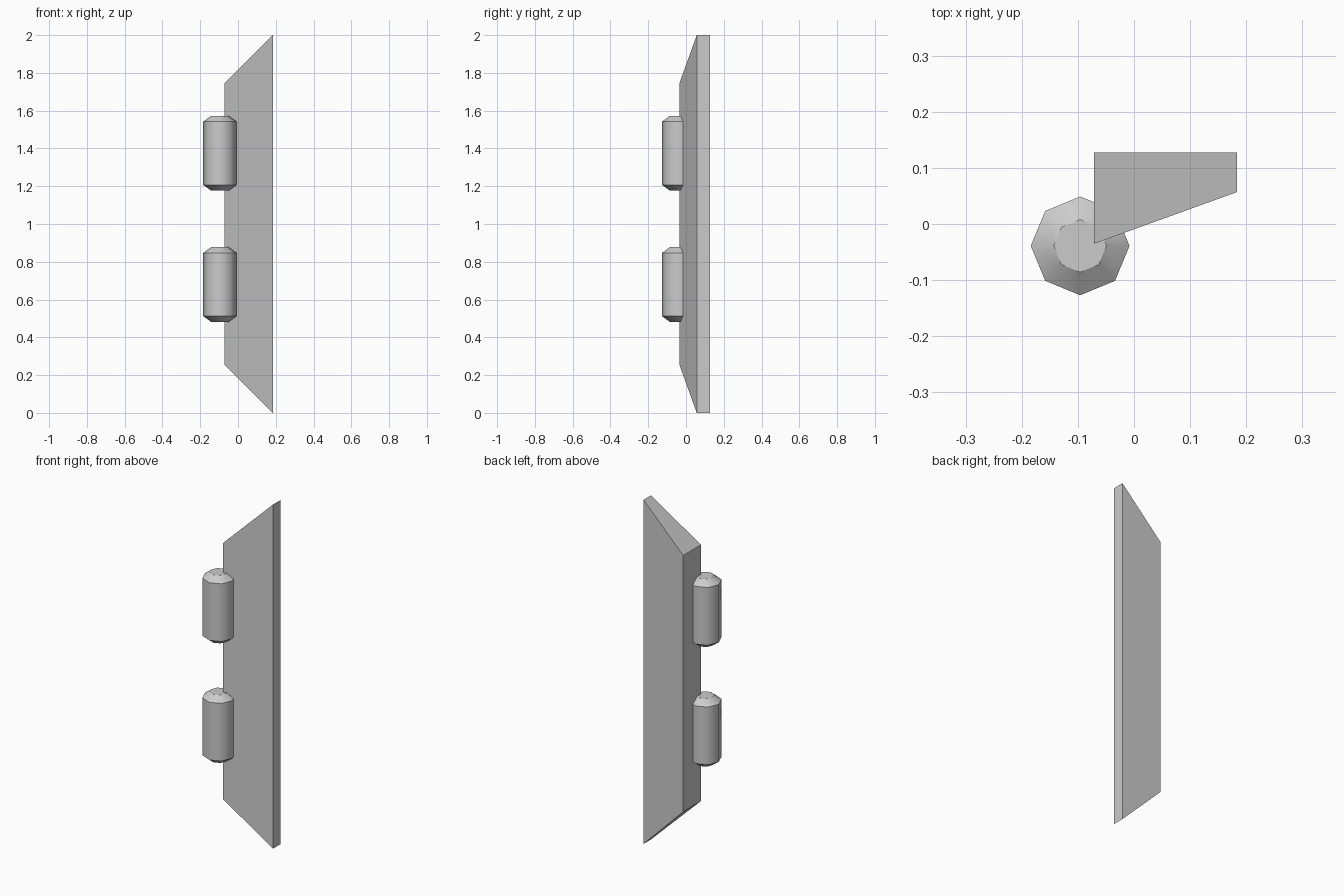
import bpy, bmesh
from math import pi, cos, sin

cube = bpy.data.objects.get("Cube")
if cube:
    bpy.data.objects.remove(cube)

grey = bpy.data.materials.new("light grey")
grey.use_nodes = True
grey.diffuse_color = (0.6, 0.6, 0.6, 1)
grey.node_tree.nodes["Principled BSDF"].inputs["Base Color"].default_value = (0.6, 0.6, 0.6, 1)


def loft(name, rings, smooth=False):
    """Skin a stack of equal-sized rings and cap both ends."""
    bm = bmesh.new()
    loops = [[bm.verts.new(p) for p in ring] for ring in rings]
    n = len(rings[0])
    for low, high in zip(loops, loops[1:]):
        for i in range(n):
            j = (i + 1) % n
            face = bm.faces.new((low[i], low[j], high[j], high[i]))
            face.smooth = smooth
    bm.faces.new(loops[0][::-1])
    bm.faces.new(loops[-1])
    # Each band is rounded around the axis but crisp along its rims
    for loop in loops:
        for i in range(n):
            bm.edges.get((loop[i], loop[(i + 1) % n])).smooth = False
    bmesh.ops.recalc_face_normals(bm, faces=bm.faces)
    mesh = bpy.data.meshes.new(name)
    bm.to_mesh(mesh)
    bm.free()
    mesh.materials.append(grey)
    obj = bpy.data.objects.new(name, mesh)
    bpy.context.collection.objects.link(obj)
    return obj


# Tapered upright board with mitred ends
inner, outer = -0.071, 0.184
plan = [(inner, -0.035), (outer, 0.057), (outer, 0.127), (inner, 0.127)]
bottom = [(x, y, outer - x) for x, y in plan]
top = [(x, y, 2 - z) for x, y, z in bottom]
loft("side_board", [bottom, top])

# Eight-sided hinge barrels with bevelled ends
RADIUS, CAP, BEVEL, HEIGHT = 0.088, 0.047, 0.03, 0.395
profile = [(CAP, 0), (RADIUS, BEVEL), (RADIUS, HEIGHT - BEVEL), (CAP, HEIGHT)]
for name, base in (("lower_hinge", 0.482), ("upper_hinge", 1.177)):
    rings = [[(r * cos(k * pi / 4), r * sin(k * pi / 4), z) for k in range(8)]
             for r, z in profile]
    hinge = loft(name, rings, smooth=True)
    hinge.location = (-0.096, -0.039, base)
